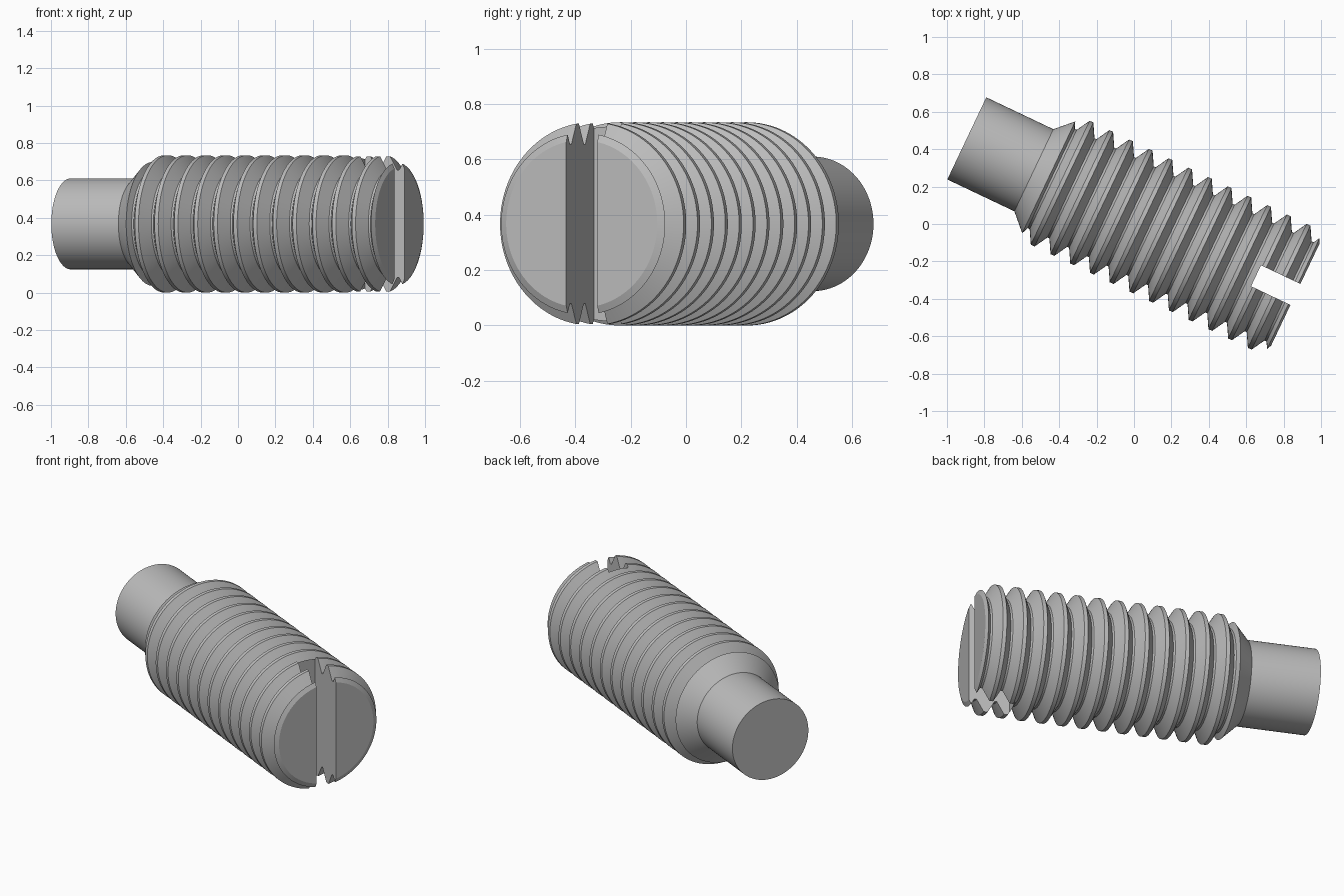
import bpy, bmesh
from math import cos, sin, pi, radians
from mathutils import Matrix

cube = bpy.data.objects.get("Cube")
if cube:
    bpy.data.objects.remove(cube, do_unlink=True)

SIDES = 128
AXIS_HEIGHT = 0.367
# Screw axis runs along local x, turned about z
PLACE = (Matrix.Translation((0.013, 0.027, AXIS_HEIGHT))
         @ Matrix.Rotation(radians(-25.4), 4, 'Z'))

steel = bpy.data.materials.new("grey steel")
steel.use_nodes = True
GREY = (0.5, 0.5, 0.5, 1)
steel.diffuse_color = GREY
steel.node_tree.nodes["Principled BSDF"].inputs["Base Color"].default_value = GREY


def finish(name, bm):
    bmesh.ops.recalc_face_normals(bm, faces=bm.faces)
    mesh = bpy.data.meshes.new(name)
    bm.to_mesh(mesh)
    bm.free()
    mesh.materials.append(steel)
    obj = bpy.data.objects.new(name, mesh)
    obj.matrix_world = PLACE
    bpy.context.collection.objects.link(obj)
    return obj


def lathe(name, profile):
    """Turn (position, radius) pairs around local x and cap both ends."""
    bm = bmesh.new()
    rings = [[bm.verts.new((t, r * cos(2 * pi * i / SIDES), r * sin(2 * pi * i / SIDES)))
              for i in range(SIDES)] for t, r in profile]
    for a, b in zip(rings, rings[1:]):
        for i in range(SIDES):
            j = (i + 1) % SIDES
            bm.faces.new((a[i], a[j], b[j], b[i]))
    bm.faces.new(rings[0])
    bm.faces.new(rings[-1])
    return finish(name, bm)


def smooth(obj):
    bpy.ops.object.select_all(action='DESELECT')
    obj.select_set(True)
    bpy.context.view_layer.objects.active = obj
    bpy.ops.object.shade_smooth_by_angle(angle=radians(20))


# Threaded body: shoulder cone, twelve ridges, chamfered slot end
PITCH, FIRST, RIDGES = 0.1168, -0.44, 12
CREST, ROOT = 0.367, 0.294
CREST_HALF, ROOT_HALF = 0.011, 0.006
profile = [(-0.607, 0.243), (-0.519, 0.331)]
for k in range(RIDGES):
    mid = FIRST + k * PITCH
    valley = mid - PITCH / 2
    profile += [(valley - ROOT_HALF, ROOT), (valley + ROOT_HALF, ROOT),
                (mid - CREST_HALF, CREST), (mid + CREST_HALF, CREST)]
last = FIRST + (RIDGES - 0.5) * PITCH
profile += [(last - ROOT_HALF, ROOT), (last + ROOT_HALF, ROOT),
            (0.929, 0.328), (0.941, 0.302)]
body = lathe("threaded_body", profile)

# Driver slot across the end
bm = bmesh.new()
bmesh.ops.create_cube(bm, size=1, matrix=Matrix.Translation((0.858, 0, 0))
                      @ Matrix.Diagonal((0.3, 0.124, 1, 1)))
cutter = finish("slot_cutter", bm)
cutter.hide_render = True
cut = body.modifiers.new("driver slot", 'BOOLEAN')
cut.operation = 'DIFFERENCE'
cut.solver = 'EXACT'
cut.object = cutter
bpy.context.view_layer.objects.active = body
bpy.ops.object.modifier_apply(modifier=cut.name)
bpy.data.objects.remove(cutter, do_unlink=True)
smooth(body)

# Plain cylindrical point
smooth(lathe("plain_point", [(-1.004, 0.243), (-0.59, 0.243)]))
